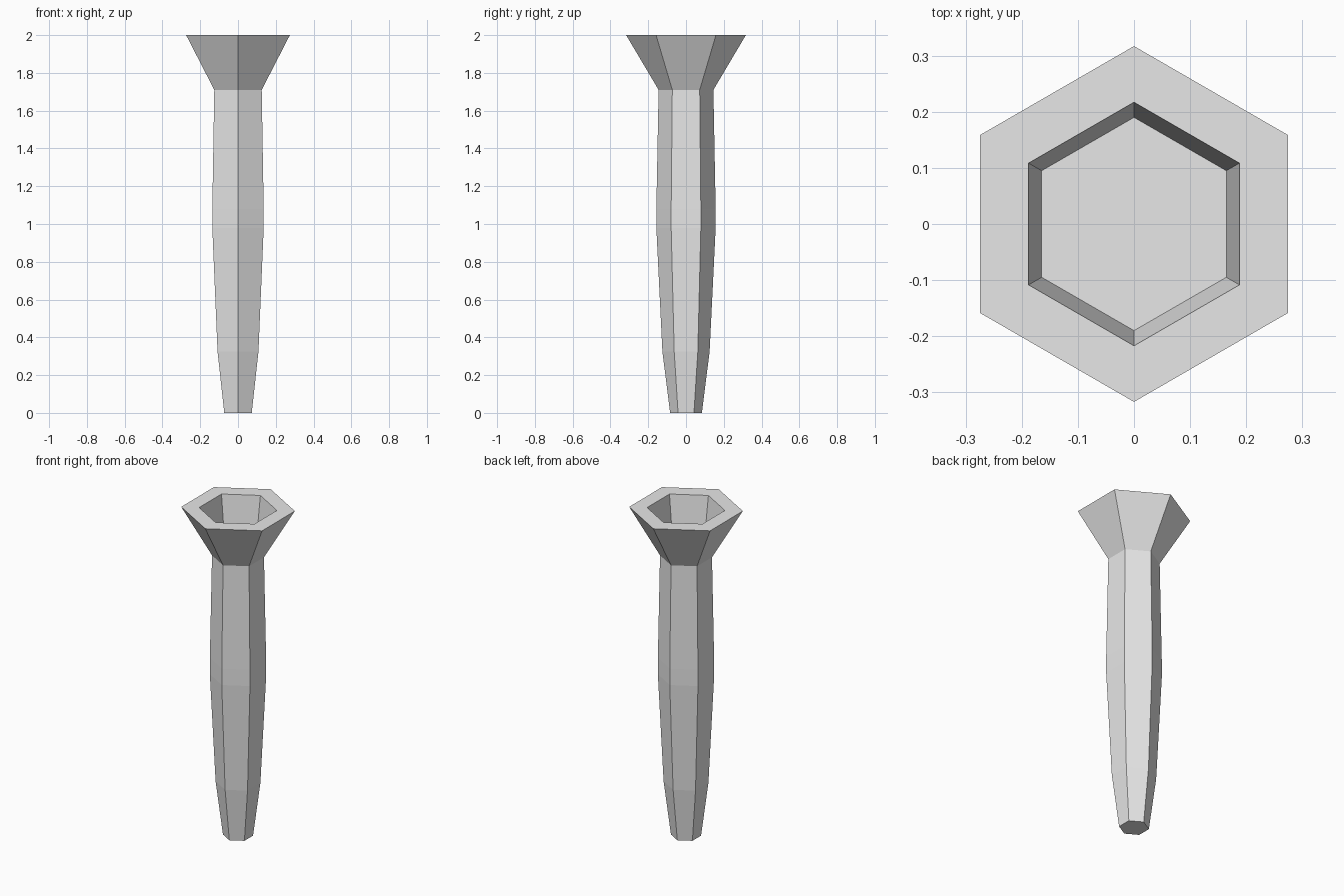
import bpy
import bmesh
from math import cos, sin, tau

cube = bpy.data.objects.get("Cube")
if cube:
    bpy.data.objects.remove(cube, do_unlink=True)

SIDES = 6

# Single plain grey
grey = bpy.data.materials.new("light_grey")
grey.use_nodes = True
colour = (0.8, 0.8, 0.8, 1)
grey.diffuse_color = colour
grey.node_tree.nodes["Principled BSDF"].inputs["Base Color"].default_value = colour

# Profile as (radius, height): shaft upwards, flared head, rim, then down the socket
profile = [
    (0.084, 0.0), (0.125, 0.325), (0.157, 0.98), (0.157, 1.08),
    (0.145, 1.71), (0.317, 2.0), (0.217, 2.0), (0.19, 1.82),
]


def hex_ring(bm, radius, z):
    """Ring of vertices with corners on the y axis."""
    angles = [tau * (i / SIDES + 0.25) for i in range(SIDES)]
    return [bm.verts.new((radius * cos(a), radius * sin(a), z)) for a in angles]


bm = bmesh.new()
rings = [hex_ring(bm, r, z) for r, z in profile]

# Walls between neighbouring rings
for low, high in zip(rings, rings[1:]):
    for i in range(SIDES):
        j = (i + 1) % SIDES
        bm.faces.new((low[i], low[j], high[j], high[i]))

# Pointed-end cap and socket floor
bm.faces.new(rings[0][::-1])
bm.faces.new(rings[-1])
bmesh.ops.recalc_face_normals(bm, faces=bm.faces)

mesh = bpy.data.meshes.new("flared_hex_handle")
bm.to_mesh(mesh)
bm.free()
mesh.materials.append(grey)
handle = bpy.data.objects.new("flared_hex_handle", mesh)
bpy.context.collection.objects.link(handle)
